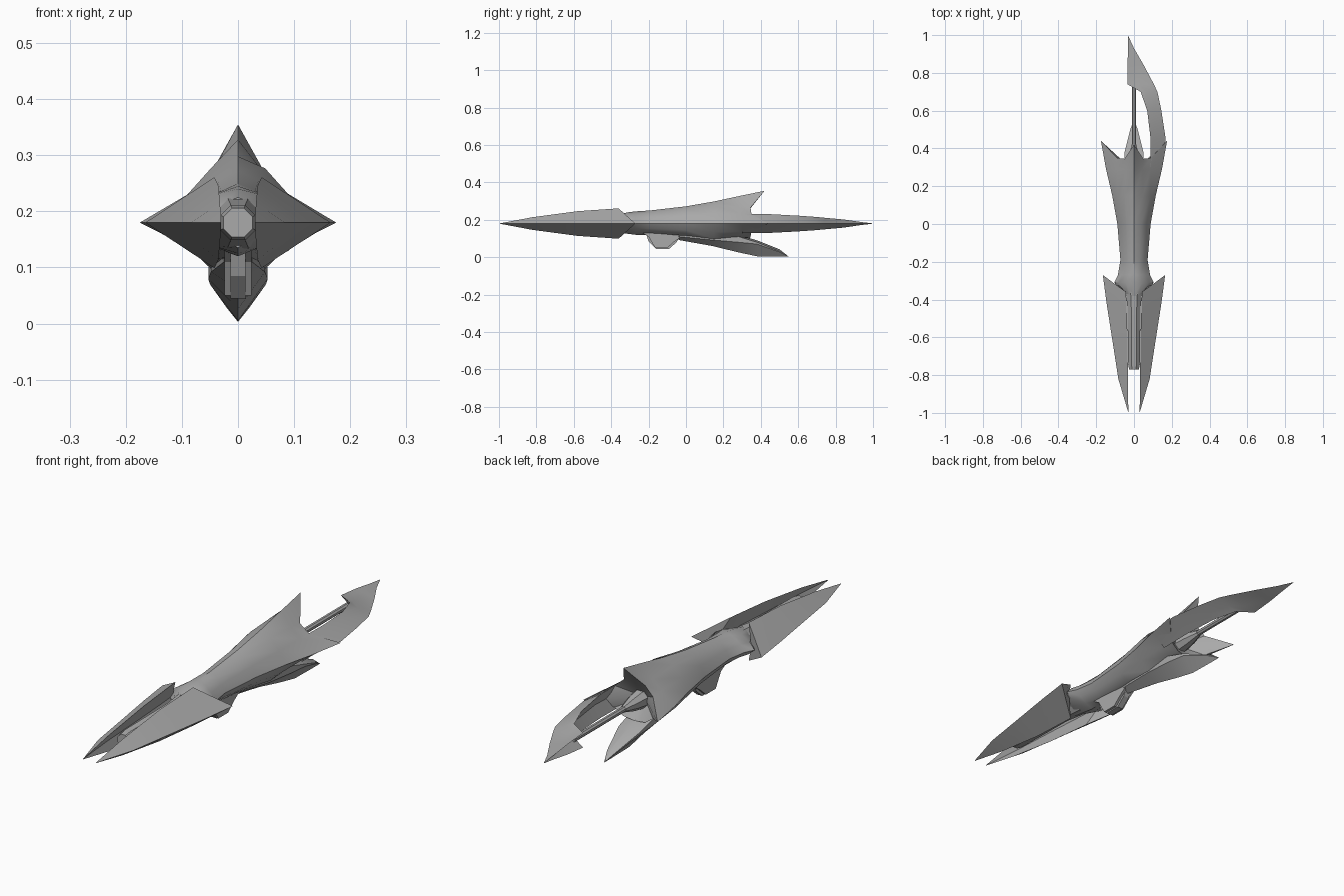
import bpy, bmesh, math

if "Cube" in bpy.data.objects:
    bpy.data.objects.remove(bpy.data.objects["Cube"], do_unlink=True)

AXIS = 0.18  # height of the long axis

grey = bpy.data.materials.new("hull grey")
grey.use_nodes = True
grey.diffuse_color = (0.4, 0.4, 0.4, 1)
grey.node_tree.nodes["Principled BSDF"].inputs["Base Color"].default_value = (0.4, 0.4, 0.4, 1)


def loft(name, rings, tail=None, mirror=False, angle=35):
    """Skin equal-length rings of points; tail is an optional end point."""
    bm = bmesh.new()
    rows = [[bm.verts.new(p) for p in ring] for ring in rings]
    n = len(rows[0])
    for a, b in zip(rows, rows[1:]):
        for i in range(n):
            j = (i + 1) % n
            bm.faces.new((a[i], a[j], b[j], b[i]))
    bm.faces.new(rows[0])
    if tail:
        end = bm.verts.new(tail)
        for i in range(n):
            bm.faces.new((rows[-1][i], rows[-1][(i + 1) % n], end))
    else:
        bm.faces.new(rows[-1])
    bmesh.ops.remove_doubles(bm, verts=bm.verts, dist=0.0004)
    bmesh.ops.recalc_face_normals(bm, faces=bm.faces)
    mesh = bpy.data.meshes.new(name)
    bm.to_mesh(mesh)
    bm.free()
    ob = bpy.data.objects.new(name, mesh)
    bpy.context.collection.objects.link(ob)
    mesh.materials.append(grey)
    if mirror:
        ob.modifiers.new("mirror", 'MIRROR')
    bpy.ops.object.select_all(action='DESELECT')
    ob.select_set(True)
    bpy.context.view_layer.objects.active = ob
    bpy.ops.object.shade_smooth_by_angle(angle=math.radians(angle))
    return ob


def star(top, a, b, side, low):
    """Star ring: top and low are (z, y); a, b, side are (x, dz, y)."""
    quarter = [a, b]
    pts = [(0, top[1], top[0])]
    pts += [(x, y, AXIS + d) for x, d, y in quarter + [side]]
    pts += [(x, y, AXIS - d * 0.85) for x, d, y in reversed(quarter)]
    pts += [(0, low[1], low[0])]
    pts += [(-x, y, AXIS - d * 0.85) for x, d, y in quarter]
    pts += [(-x, y, AXIS + d) for x, d, y in [side] + quarter[::-1]]
    return pts


def hull_ring(y, w, top, low):
    h = top - AXIS
    return star((top, y), (w * 0.42, h * 0.82, y), (w * 0.76, h * 0.45, y), (w, 0, y), (low, y))


# Main hull, flaring into spikes at the rear
loft("hull", [
    hull_ring(-0.38, 0.045, 0.225, 0.135),
    hull_ring(-0.31, 0.105, 0.24, 0.125),
    hull_ring(-0.27, 0.085, 0.245, 0.12),
    hull_ring(-0.19, 0.072, 0.25, 0.12),
    hull_ring(0.0, 0.088, 0.272, 0.11),
    hull_ring(0.15, 0.115, 0.298, 0.1),
    star((0.328, 0.29), (0.045, 0.09, 0.29), (0.088, 0.052, 0.29), (0.148, 0, 0.29), (0.1, 0.29)),
    star((0.355, 0.42), (0.05, 0.085, 0.345), (0.09, 0.05, 0.35), (0.175, 0, 0.44), (0.1, 0.34)),
], tail=(0, 0.28, AXIS))


def blade_ring(y, x_in, x_out, h, hollow=0.3, sweep=(0, 0, 0)):
    """Crescent ring: outer ridge on the axis, hollow inner side."""
    w = x_out - x_in
    top, mid, ridge = (y + s for s in sweep)
    return [(x_in, top, AXIS + h), (x_in + w * 0.4, mid, AXIS + h * 0.6),
            (x_out, ridge, AXIS),
            (x_in + w * 0.4, mid, AXIS - h * 0.6), (x_in, top, AXIS - h),
            (x_in + w * hollow, mid, AXIS)]


# Pair of front prongs
loft("front_prongs", [
    blade_ring(-0.995, 0.03, 0.031, 0.001),
    blade_ring(-0.82, 0.032, 0.083, 0.034),
    blade_ring(-0.58, 0.035, 0.12, 0.066),
    blade_ring(-0.42, 0.04, 0.145, 0.077),
    blade_ring(-0.35, 0.042, 0.165, 0.081, sweep=(-0.01, 0.025, 0.08)),
], mirror=True)

# Long curved tail blade on the left side
loft("tail_blade", [
    blade_ring(0.3, 0.088, 0.145, 0.052),
    blade_ring(0.45, 0.088, 0.168, 0.05),
    blade_ring(0.6, 0.07, 0.145, 0.042),
    blade_ring(0.7, 0.035, 0.124, 0.035),
    blade_ring(0.74, -0.035, 0.105, 0.031),
    blade_ring(0.84, -0.034, 0.052, 0.022),
    blade_ring(0.93, -0.032, 0.0, 0.009),
    blade_ring(0.995, -0.031, -0.03, 0.001),
])


def round_ring(y, r, sides=8):
    turns = [math.tau * (i + 0.5) / sides for i in range(sides)]
    return [(r * math.cos(t), y, AXIS + r * math.sin(t)) for t in turns]


# Barrel between the prongs, and the tail rod with its hub
loft("barrel", [round_ring(-0.77, 0.028), round_ring(-0.74, 0.034),
                round_ring(-0.45, 0.037), round_ring(-0.33, 0.05)])
loft("tail_rod", [round_ring(0.27, 0.012), round_ring(0.76, 0.012)])
loft("tail_hub", [round_ring(0.27, 0.045), round_ring(0.36, 0.03), round_ring(0.42, 0.013)])


def keel_ring(y, w, top, shoulder, low, y_low=None):
    y_low = y if y_low is None else y_low
    return [(0, y, top), (w, y, top - 0.01), (w, y, shoulder), (0, y_low, low),
            (-w, y, shoulder), (-w, y, top - 0.01)]


# Lower fin, sweeping back and down
loft("lower_fin", [
    keel_ring(-0.04, 0.025, 0.135, 0.11, 0.092),
    keel_ring(0.14, 0.048, 0.13, 0.092, 0.06),
    keel_ring(0.28, 0.053, 0.12, 0.08, 0.026),
    keel_ring(0.38, 0.05, 0.09, 0.07, 0.005),
    keel_ring(0.5, 0.02, 0.042, 0.028, 0.003),
], tail=(0, 0.55, 0.003))


def side_plate(name, x0, x1, outline, mirror=False):
    return loft(name, [[(x, y, z) for y, z in outline] for x in (x0, x1)], mirror=mirror, angle=20)


# Belly pod and the rails beside it
side_plate("belly_pod", -0.013, 0.013,
           [(-0.22, 0.14), (-0.2, 0.085), (-0.16, 0.045), (-0.09, 0.045), (-0.05, 0.08), (-0.02, 0.14)])
side_plate("belly_rails", 0.013, 0.024,
           [(-0.25, 0.14), (-0.2, 0.11), (-0.165, 0.05), (-0.1, 0.05), (-0.06, 0.085), (0.02, 0.14)],
           mirror=True)
